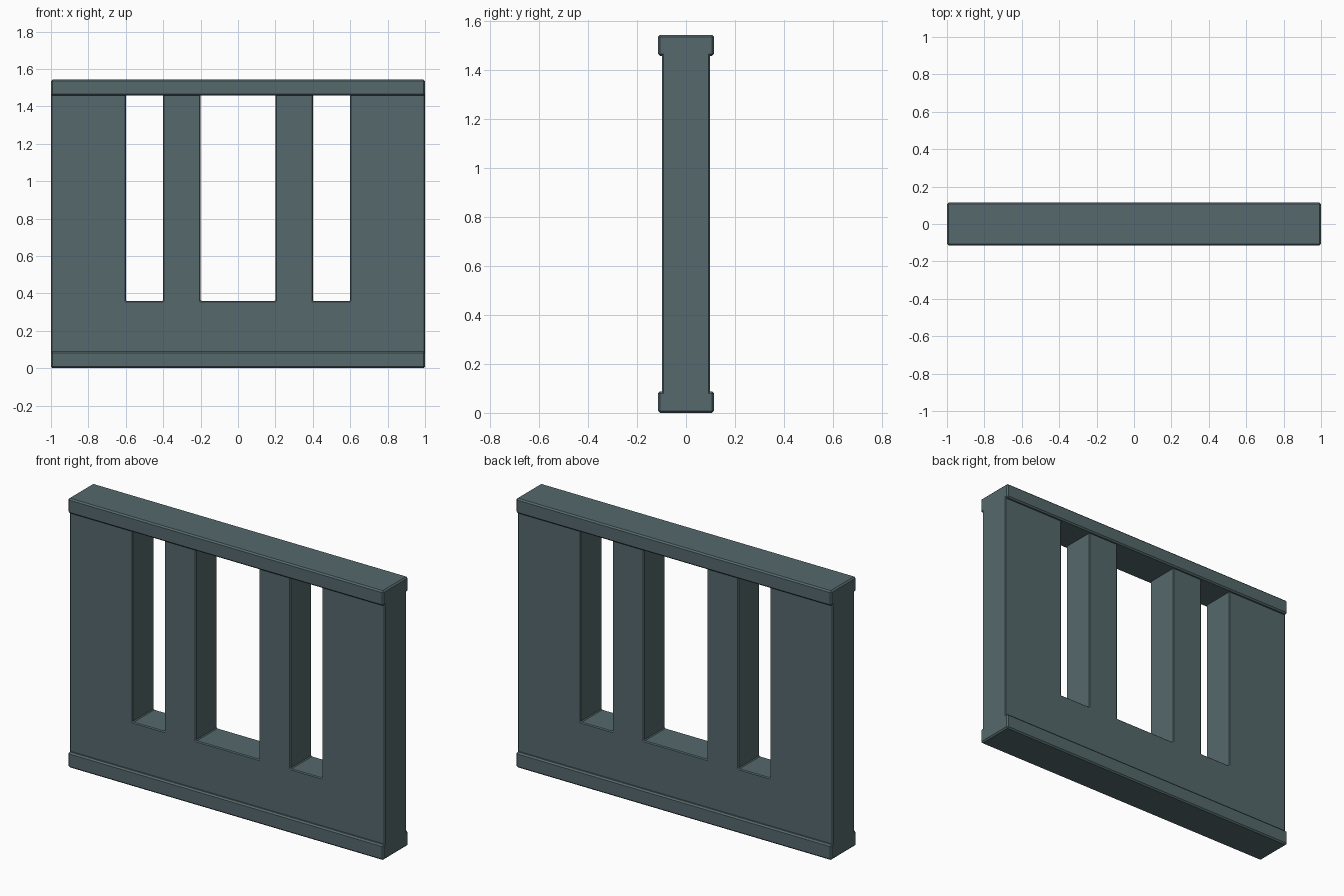
import bpy, bmesh

if "Cube" in bpy.data.objects:
    bpy.data.objects.remove(bpy.data.objects["Cube"])

slate = bpy.data.materials.new("slate_grey")
slate.diffuse_color = (0.09, 0.14, 0.15, 1)
slate.use_nodes = True
slate.node_tree.nodes["Principled BSDF"].inputs["Base Color"].default_value = slate.diffuse_color


def extrude_profile(name, points, direction, bevel):
    """Extrude a closed outline along direction and soften its edges."""
    bm = bmesh.new()
    face = bm.faces.new([bm.verts.new(p) for p in points])
    out = bmesh.ops.extrude_face_region(bm, geom=[face])
    verts = [v for v in out["geom"] if isinstance(v, bmesh.types.BMVert)]
    bmesh.ops.translate(bm, verts=verts, vec=direction)
    bmesh.ops.recalc_face_normals(bm, faces=bm.faces)
    mesh = bpy.data.meshes.new(name)
    bm.to_mesh(mesh)
    bm.free()
    mesh.materials.append(slate)
    obj = bpy.data.objects.new(name, mesh)
    bpy.context.collection.objects.link(obj)
    mod = obj.modifiers.new("soft_edges", "BEVEL")
    mod.width = bevel
    mod.segments = 1
    mod.limit_method = "ANGLE"
    return obj


# Wall: comb outline with three window slots closed off by the top rail
sill, wall_top, half = 0.36, 1.50, 0.097
outline = [(-1, 0.04), (-1, wall_top)]
for left, right in ((-0.6, -0.4), (-0.2, 0.2), (0.4, 0.6)):
    outline += [(left, wall_top), (left, sill), (right, sill), (right, wall_top)]
outline += [(1, wall_top), (1, 0.04)]
extrude_profile("window_wall", [(x, -half, z) for x, z in outline],
                (0, 2 * half, 0), 0.005)

# Rails: bevelled bars running the full length at top and bottom
for name, z0, z1 in (("bottom_rail", 0.0, 0.088), ("top_rail", 1.457, 1.543)):
    d = 0.114
    extrude_profile(name, [(-1, -d, z0), (-1, d, z0), (-1, d, z1), (-1, -d, z1)],
                    (2, 0, 0), 0.008)
